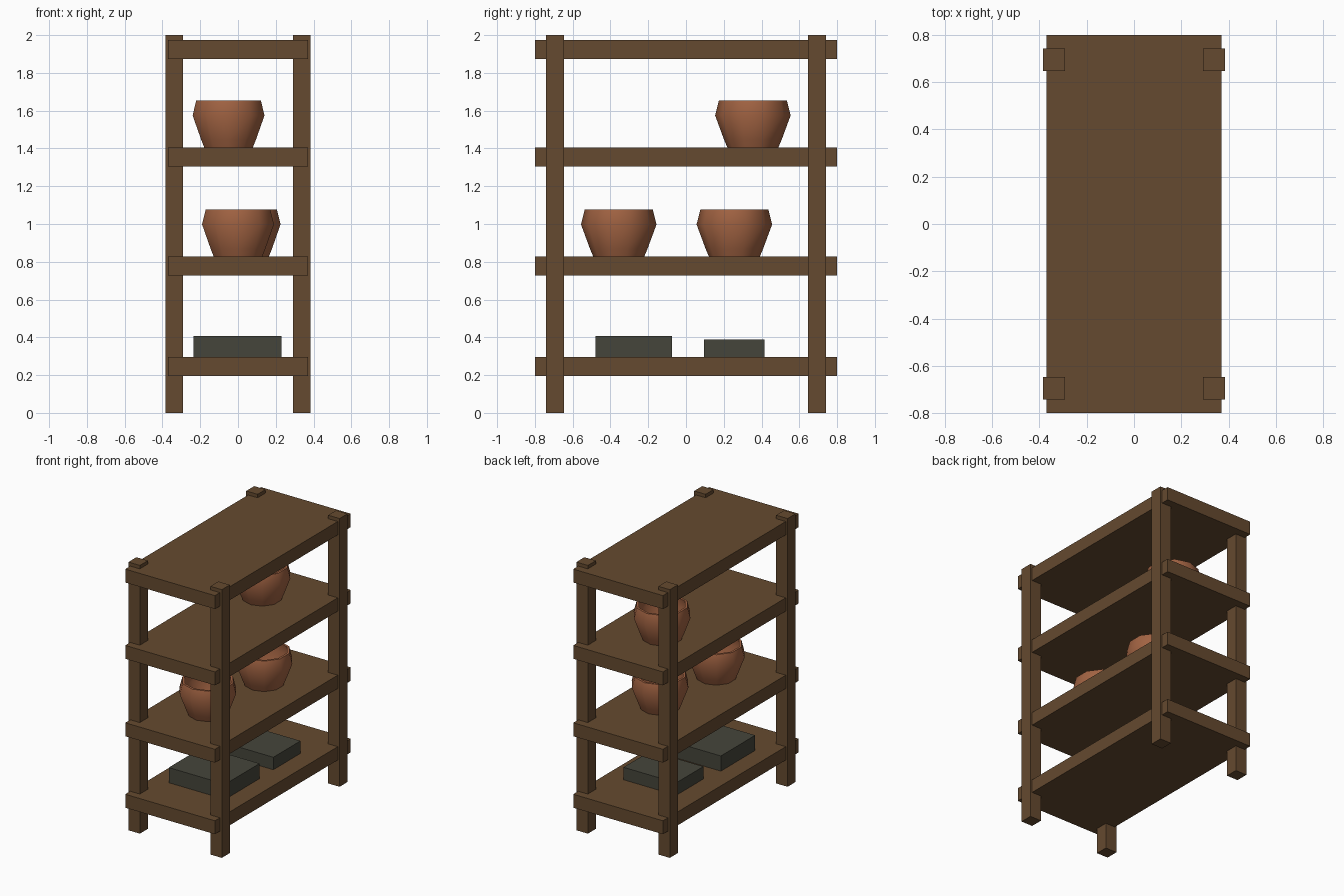
import bpy
import bmesh
import math

cube = bpy.data.objects.get("Cube")
if cube:
    bpy.data.objects.remove(cube, do_unlink=True)


def make_material(name, color):
    mat = bpy.data.materials.new(name)
    mat.use_nodes = True
    mat.diffuse_color = color
    mat.node_tree.nodes["Principled BSDF"].inputs["Base Color"].default_value = color
    return mat


wood = make_material("brown wood", (0.13, 0.068, 0.029, 1))
clay = make_material("terracotta clay", (0.36, 0.125, 0.055, 1))
slate = make_material("dark slate", (0.06, 0.06, 0.043, 1))


def add_object(name, bm, mat):
    mesh = bpy.data.meshes.new(name)
    bmesh.ops.recalc_face_normals(bm, faces=bm.faces[:])
    bm.to_mesh(mesh)
    bm.free()
    mesh.materials.append(mat)
    obj = bpy.data.objects.new(name, mesh)
    bpy.context.collection.objects.link(obj)
    return obj


def add_box(name, low, high, mat):
    bm = bmesh.new()
    bmesh.ops.create_cube(bm, size=1)
    for v in bm.verts:
        v.co = [a if c < 0 else b for c, a, b in zip(v.co, low, high)]
    return add_object(name, bm, mat)


def add_pot(name, location, sides=10):
    # Outer wall from the foot up, over the rim and down the inside
    profile = [(0.135, 0), (0.152, 0.04), (0.2, 0.17), (0.18, 0.248),
               (0.163, 0.248), (0.178, 0.17), (0.12, 0.03)]
    bm = bmesh.new()
    rings = []
    for radius, z in profile:
        angles = [math.pi / 2 + math.tau * i / sides for i in range(sides)]
        rings.append([bm.verts.new((radius * math.cos(a), radius * math.sin(a), z))
                      for a in angles])
    for lower, upper in zip(rings, rings[1:]):
        for i in range(sides):
            j = (i + 1) % sides
            bm.faces.new((lower[i], lower[j], upper[j], upper[i]))
    bm.faces.new(rings[0])
    bm.faces.new(rings[-1])
    pot = add_object(name, bm, clay)
    pot.location = location
    bpy.ops.object.select_all(action="DESELECT")
    pot.select_set(True)
    bpy.context.view_layer.objects.active = pot
    bpy.ops.object.shade_smooth_by_angle(angle=math.radians(40))
    return pot


# Four corner posts
for side, sx in (("left", 1), ("right", -1)):
    for end, sy in (("front", -1), ("back", 1)):
        x, y = sx * 0.338, sy * 0.694
        add_box(f"{end}_{side}_post", (x - 0.047, y - 0.047, 0),
                (x + 0.047, y + 0.047, 2), wood)

# Thick shelf boards
shelf_tops = [0.295, 0.828, 1.405, 1.974]
for i, top in enumerate(shelf_tops):
    add_box(f"shelf_{i + 1}", (-0.37, -0.8, top - 0.1), (0.37, 0.8, top), wood)

# Slabs on the lowest shelf
add_box("front_slab", (-0.235, -0.48, 0.295), (0.23, -0.075, 0.408), slate)
add_box("back_slab", (-0.21, 0.095, 0.295), (0.225, 0.415, 0.388), slate)

# Pots on the upper shelves
add_pot("front_pot", (0, -0.356, shelf_tops[1]))
add_pot("back_pot", (0.035, 0.256, shelf_tops[1]))
add_pot("top_pot", (-0.05, 0.354, shelf_tops[2]))
